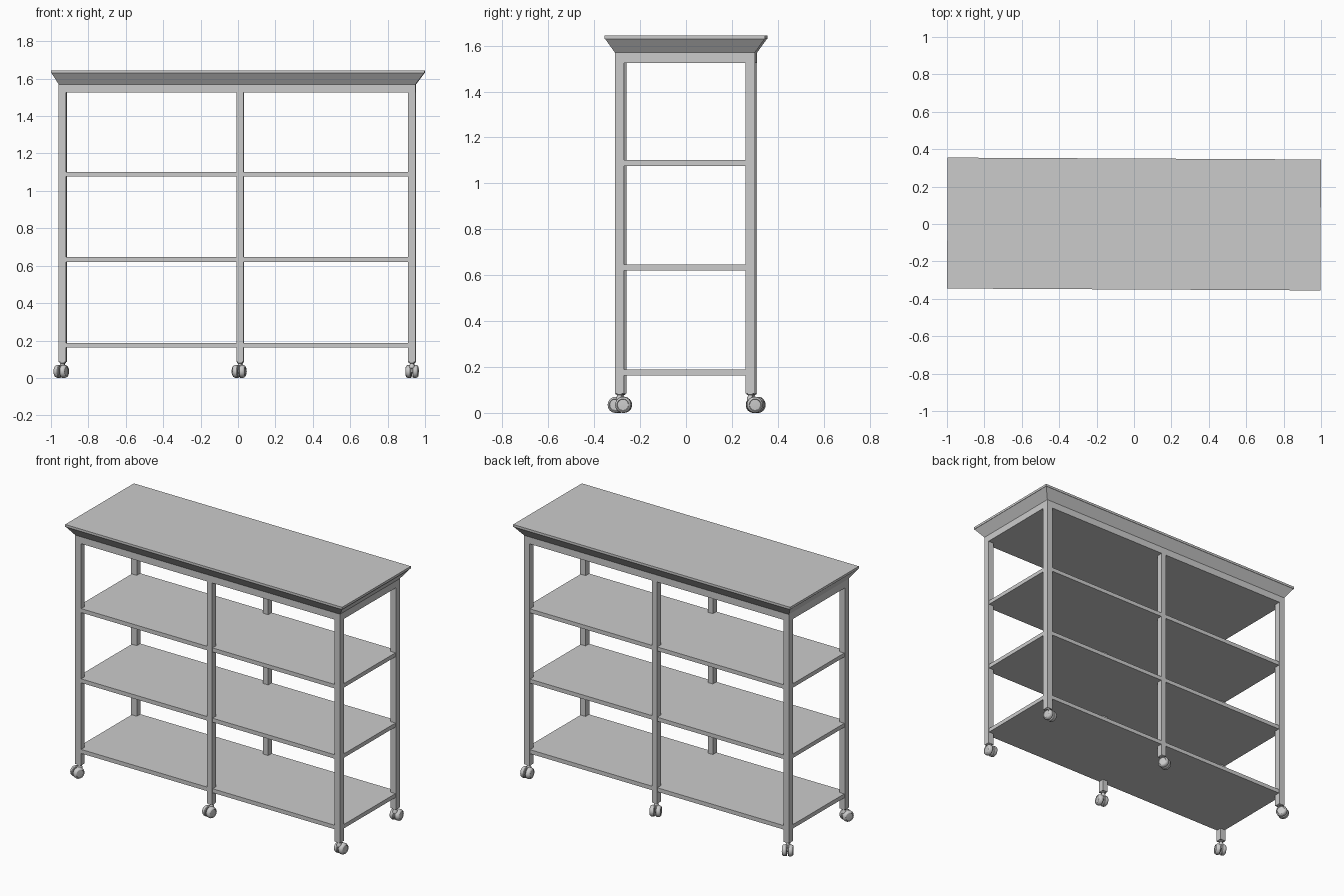
import bpy, bmesh
from math import radians, atan2
from mathutils import Matrix, Vector

if "Cube" in bpy.data.objects:
    bpy.data.objects.remove(bpy.data.objects["Cube"])

# The whole unit sits very slightly turned about z
TURN = Matrix.Rotation(radians(-0.29), 4, 'Z')


def finish(name, bm, smooth=False, local=Matrix()):
    bmesh.ops.recalc_face_normals(bm, faces=bm.faces)
    bm.transform(TURN @ local)
    mesh = bpy.data.meshes.new(name)
    bm.to_mesh(mesh)
    bm.free()
    ob = bpy.data.objects.new(name, mesh)
    bpy.context.collection.objects.link(ob)
    if smooth:
        bpy.context.view_layer.objects.active = ob
        ob.select_set(True)
        bpy.ops.object.shade_smooth_by_angle(angle=radians(35))
        ob.select_set(False)
    return ob


def add_box(bm, lo, hi):
    lo, hi = Vector(lo), Vector(hi)
    m = Matrix.Translation((lo + hi) / 2) @ Matrix.Diagonal((*(hi - lo), 1))
    return bmesh.ops.create_cube(bm, size=1, matrix=m)['verts']


def box(name, lo, hi):
    bm = bmesh.new()
    add_box(bm, lo, hi)
    return finish(name, bm)


def lathe(bm, profile, matrix, segs=24):
    """Spin an (r, height) profile about local z, closing the ends."""
    rings = []
    for r, h in profile:
        rings.append(bmesh.ops.create_circle(
            bm, segments=segs, radius=r,
            matrix=matrix @ Matrix.Translation((0, 0, h)))['verts'])
    for a, b in zip(rings, rings[1:]):
        for i in range(segs):
            j = (i + 1) % segs
            bm.faces.new((a[i], a[j], b[j], b[i]))
    bm.faces.new(rings[0])
    bm.faces.new(rings[-1])


# Frame outline
X0, X1, Y = -0.957, 0.951, 0.305
POST = 0.04
POST_X = [X0 + POST / 2, 0.012, X1 - POST / 2]
POST_Y = Y - POST / 2

# Table top slab, tapered cornice and apron
box("top_slab", (-0.998, -0.35, 1.63), (0.998, 0.35, 1.645))
bm = bmesh.new()
for v in add_box(bm, (-0.996, -0.348, 1.57), (0.996, 0.348, 1.63)):
    if v.co.z < 1.6:
        v.co.x = X0 if v.co.x < 0 else X1
        v.co.y = -Y if v.co.y < 0 else Y
finish("tapered_cornice", bm)
box("apron", (X0, -Y, 1.525), (X1, Y, 1.57))

# Shelves
for i, z in enumerate((0.162, 0.62, 1.076)):
    box(f"shelf_{i + 1}", (X0 + 0.004, -Y + 0.004, z), (X1 - 0.004, Y - 0.004, z + 0.026))


# Twin-wheel caster, rolling toward the given heading
def caster(name, x, y, heading):
    bm = bmesh.new()
    r, off = 0.035, 0.018
    for side in (-1, 1):
        m = Matrix.Translation((off, 0, r)) @ Matrix.Rotation(radians(90 * side), 4, 'X')
        lathe(bm, [(r - 0.003, 0.004), (r, 0.008), (r, 0.022), (r - 0.004, 0.030),
                   (r - 0.009, 0.033), (r - 0.011, 0.030), (0.008, 0.031)], m)
    # axle, centre body, swivel collar and stem
    lathe(bm, [(0.01, -0.012), (0.01, 0.012)],
          Matrix.Translation((off, 0, r)) @ Matrix.Rotation(radians(90), 4, 'X'), 12)
    add_box(bm, (-0.012, -0.006, 0.03), (0.022, 0.006, 0.068))
    lathe(bm, [(0.012, 0.048), (0.015, 0.052), (0.015, 0.066), (0.011, 0.072),
               (0.011, 0.078), (0.017, 0.080), (0.017, 0.086)], Matrix(), 16)
    ang = atan2(heading[1], heading[0])
    finish(name, bm, True, Matrix.Translation((x, y, 0)) @ Matrix.Rotation(ang, 4, 'Z'))


# Posts with a caster under each
headings = {
    "front": [(-0.4, -0.9), (-0.2, -0.98), (0.1, 1)],
    "back": [(-0.5, 0.87), (-0.4, 0.9), (-0.1, 1)],
}
for row, y in (("front", -POST_Y), ("back", POST_Y)):
    for side, x, head in zip(("left", "middle", "right"), POST_X, headings[row]):
        h = POST / 2 if side != "middle" else 0.018
        box(f"{row}_{side}_post", (x - h, y - POST / 2, 0.085), (x + h, y + POST / 2, 1.53))
        caster(f"{row}_{side}_caster", x, y, head)
